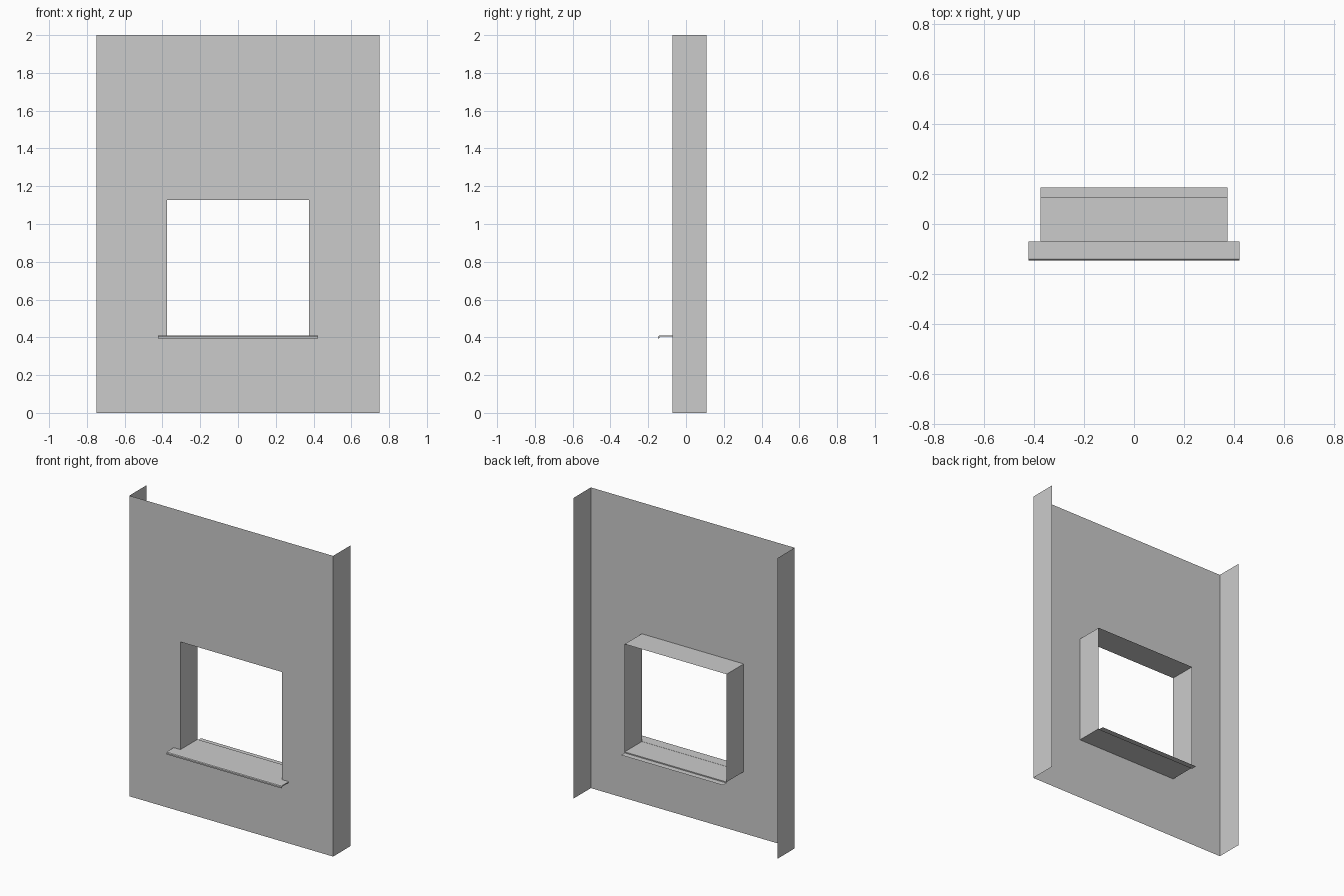
import bpy

if "Cube" in bpy.data.objects:
    bpy.data.objects.remove(bpy.data.objects["Cube"])

W, H = 0.75, 2.0            # wall half width, height
OX, Z0, Z1 = 0.375, 0.41, 1.127   # opening half width, bottom, top
YF, YB = -0.071, 0.109      # wall front face, rear edge of returns


def mesh_object(name, verts, faces):
    me = bpy.data.meshes.new(name)
    me.from_pydata(verts, [], faces)
    me.update()
    ob = bpy.data.objects.new(name, me)
    bpy.context.collection.objects.link(ob)
    return ob


def extrude_x(name, profile, half, closed=False):
    """Sweep a (y, z) profile along x; close it with end caps if asked."""
    n = len(profile)
    verts = [(s * half, y, z) for s in (-1, 1) for y, z in profile]
    faces = [(i, (i + 1) % n, n + (i + 1) % n, n + i)
             for i in range(n if closed else n - 1)]
    if closed:
        faces += [tuple(reversed(range(n))), tuple(range(n, 2 * n))]
    return mesh_object(name, verts, faces)


# front wall sheet: ring between outer rectangle and window opening
outer = [(-W, 0), (W, 0), (W, H), (-W, H)]
inner = [(-OX, Z0), (OX, Z0), (OX, Z1), (-OX, Z1)]
mesh_object("wall_front",
            [(x, YF, z) for x, z in outer + inner],
            [(i, (i + 1) % 4, 4 + (i + 1) % 4, 4 + i) for i in range(4)])

# side returns of the wall and side reveals of the window
for s, side in ((-1, "left"), (1, "right")):
    for name, x, a, b in (("wall_return", W, 0, H), ("window_jamb", OX, Z0, Z1)):
        f = (0, 1, 2, 3) if (s > 0) == (name == "wall_return") else (3, 2, 1, 0)
        mesh_object(f"{name}_{side}",
                    [(s * x, YF, a), (s * x, YB, a), (s * x, YB, b), (s * x, YF, b)], [f])

# top reveal
extrude_x("window_head", [(YF, Z1), (YB, Z1)], OX)

# sill inside the opening, stepping down to a small rear ledge
extrude_x("sill_inner", [(0.147, 0.403), (YB, 0.403), (YB, Z0), (YF, Z0)], OX)

# projecting sill nose with rounded front and drip lip
extrude_x("sill_nose",
          [(YF, 0.411), (-0.136, 0.411), (-0.143, 0.409), (-0.147, 0.404),
           (-0.147, 0.395), (-0.142, 0.395), (-0.141, 0.402), (-0.137, 0.404),
           (YF, 0.404)], 0.423, closed=True)
